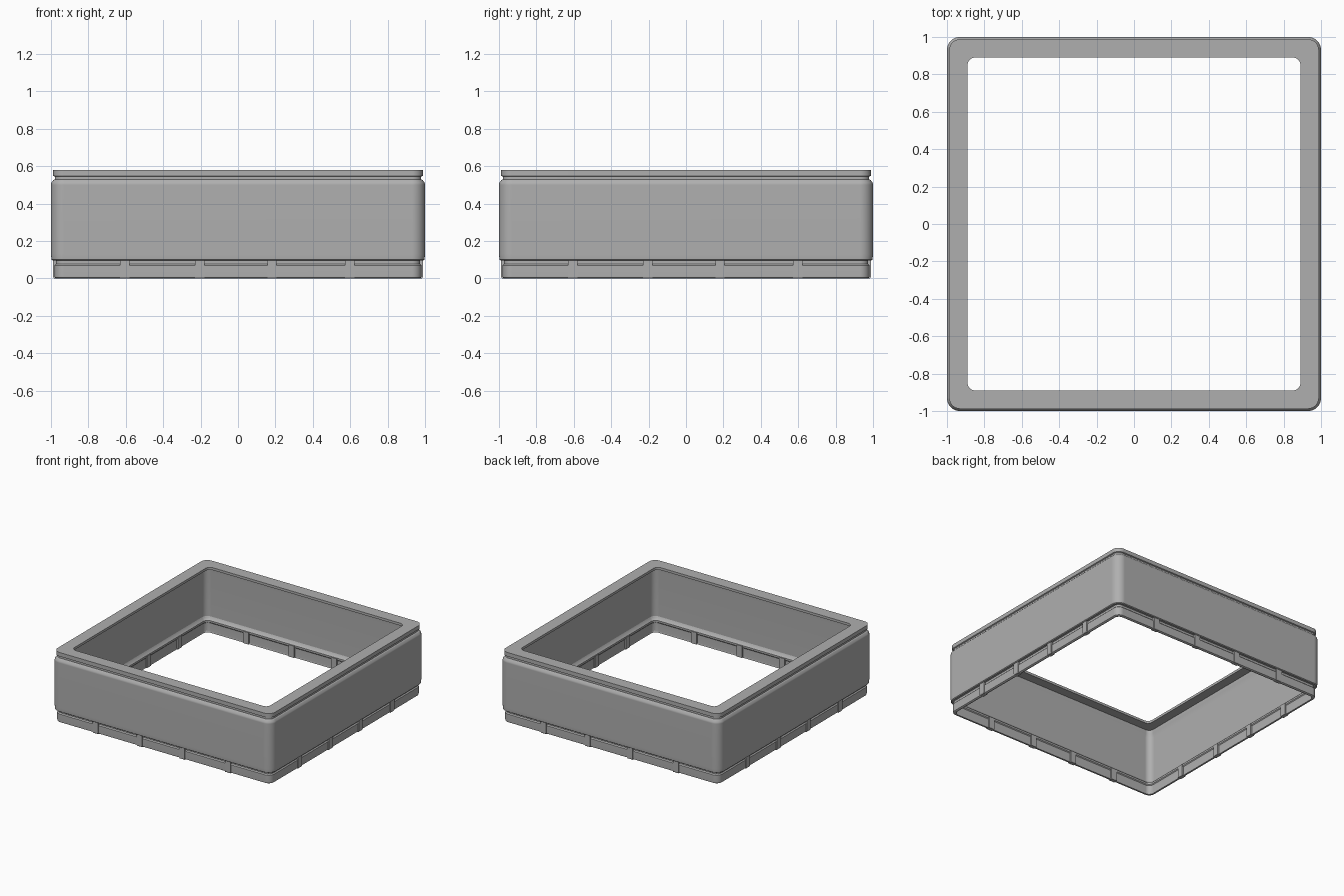
import bpy, bmesh, math

if "Cube" in bpy.data.objects:
    bpy.data.objects.remove(bpy.data.objects["Cube"])

CORNER_STEPS = 8

# Dark grey plastic
plastic = bpy.data.materials.new("dark_grey_plastic")
plastic.diffuse_color = (0.43, 0.43, 0.43, 1.0)
plastic.use_nodes = True
plastic.node_tree.nodes["Principled BSDF"].inputs["Base Color"].default_value = plastic.diffuse_color


def rounded_square(h):
    """Outline of a rounded square with half-width h."""
    r = max(h - 0.93, 0.04)
    c = h - r
    pts = []
    for q in range(4):
        mid = math.radians(45 + 90 * q)
        cx = math.copysign(c, math.cos(mid))
        cy = math.copysign(c, math.sin(mid))
        for i in range(CORNER_STEPS + 1):
            a = math.radians(90 * q + 90 * i / CORNER_STEPS)
            pts.append((cx + r * math.cos(a), cy + r * math.sin(a)))
    return pts


def finish(bm, name):
    bmesh.ops.recalc_face_normals(bm, faces=bm.faces)
    mesh = bpy.data.meshes.new(name)
    bm.to_mesh(mesh)
    bm.free()
    mesh.materials.append(plastic)
    obj = bpy.data.objects.new(name, mesh)
    bpy.context.collection.objects.link(obj)
    bpy.ops.object.select_all(action='DESELECT')
    obj.select_set(True)
    bpy.context.view_layer.objects.active = obj
    bpy.ops.object.shade_smooth_by_angle(angle=math.radians(25))
    # Keeps the big walls evenly shaded between the rounded edges
    weighted = obj.modifiers.new("even_walls", 'WEIGHTED_NORMAL')
    weighted.keep_sharp = True
    return obj


def sweep(profile, name):
    """Closed (half-width, z) section carried around the square."""
    bm = bmesh.new()
    loops = [[bm.verts.new((x, y, z)) for x, y in rounded_square(h)]
             for h, z in profile]
    for a, b in zip(loops, loops[1:] + loops[:1]):
        n = len(a)
        for i in range(n):
            j = (i + 1) % n
            bm.faces.new((a[i], a[j], b[j], b[i]))
    return finish(bm, name)


# Thin shell: base skirt, main wall, groove, top rim and inward lip
sweep([
    (0.972, 0.0), (0.979, 0.004), (0.981, 0.012), (0.981, 0.07),
    (0.973, 0.078), (0.973, 0.095), (0.990, 0.095), (0.997, 0.10),
    (1.0, 0.13), (1.0, 0.50), (0.997, 0.513), (0.987, 0.526),
    (0.979, 0.530), (0.979, 0.544), (0.988, 0.548), (0.988, 0.58),
    (0.89, 0.58), (0.89, 0.56), (0.966, 0.56), (0.966, 0.53),
    (0.978, 0.50), (0.978, 0.125), (0.970, 0.11), (0.958, 0.10),
    (0.958, 0.085), (0.964, 0.078), (0.964, 0.012), (0.960, 0.0),
], "frame_shell")

# Ribs clipped over the base skirt, four on each side
section = [(0.952, 0.0), (0.983, 0.0), (0.988, 0.008),
           (0.988, 0.097), (0.952, 0.097)]
bm = bmesh.new()
for side in range(4):
    a = math.radians(90 * side)
    for u in (-0.605, -0.205, 0.182, 0.597):
        ends = []
        for t in (u - 0.025, u + 0.025):
            ends.append([bm.verts.new((t * math.cos(a) + d * math.sin(a),
                                       t * math.sin(a) - d * math.cos(a), z))
                         for d, z in section])
        p, q = ends
        bm.faces.new(p)
        bm.faces.new(q)
        for i in range(len(p)):
            j = (i + 1) % len(p)
            bm.faces.new((p[i], p[j], q[j], q[i]))
finish(bm, "base_ribs")
